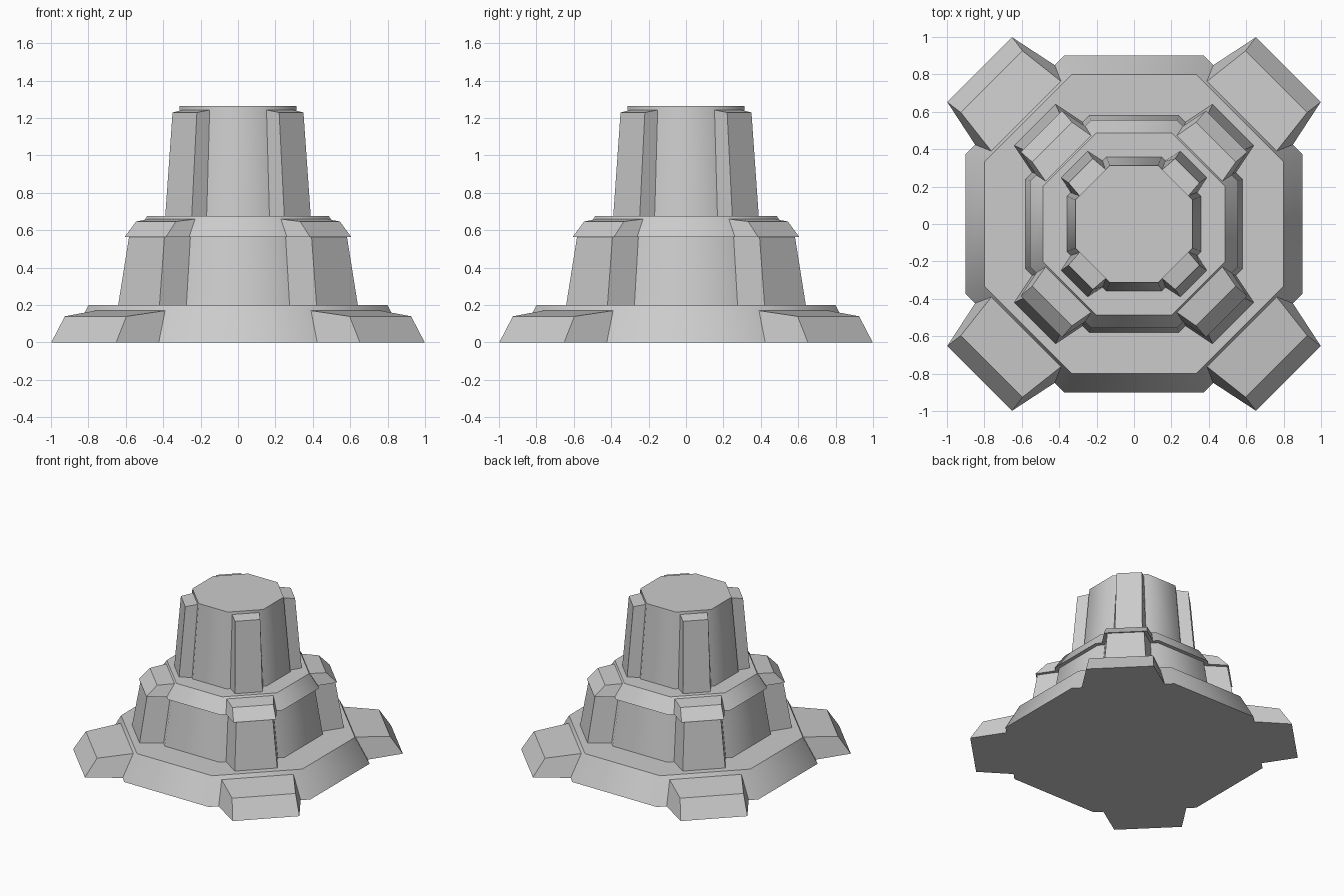
import bpy
import math
from math import cos, sin, pi, radians

old = bpy.data.objects.get("Cube")
if old:
    bpy.data.objects.remove(old, do_unlink=True)

GREY = (0.6, 0.6, 0.6, 1)
stone = bpy.data.materials.new("plain_grey")
stone.use_nodes = True
stone.diffuse_color = GREY
stone.node_tree.nodes["Principled BSDF"].inputs["Base Color"].default_value = GREY


def octagon_tier(name, z0, r0, z1, r1):
    """Tapered eight-sided drum; r0 and r1 are centre-to-flat distances."""
    k = cos(pi / 8)
    bpy.ops.mesh.primitive_cone_add(
        vertices=8, radius1=r0 / k, radius2=r1 / k, depth=z1 - z0,
        location=(0, 0, (z0 + z1) / 2), rotation=(0, 0, pi / 8))
    ob = bpy.context.object
    ob.name = name
    ob.data.materials.append(stone)
    bpy.ops.object.transform_apply(location=True, rotation=True, scale=True)
    bpy.ops.object.shade_smooth_by_angle(angle=radians(50))


def corner_blocks(name, section):
    """Four diagonal blocks; section lists (distance, half width, z):
    outer bottom, outer top, inner top, inner bottom."""
    for i, side in enumerate(("back_left", "back_right", "front_right", "front_left")):
        a = pi / 4 + i * pi / 2
        verts = [(d * cos(a) - s * h * sin(a), d * sin(a) + s * h * cos(a), z)
                 for s in (-1, 1) for d, h, z in section]
        faces = [(3, 2, 1, 0), (4, 5, 6, 7)]
        faces += [(j, (j + 1) % 4, (j + 1) % 4 + 4, j + 4) for j in range(4)]
        mesh = bpy.data.meshes.new(f"{name}_{side}")
        mesh.from_pydata(verts, [], [f[::-1] for f in faces])
        mesh.materials.append(stone)
        ob = bpy.data.objects.new(mesh.name, mesh)
        bpy.context.collection.objects.link(ob)
        # Consistent outward normals
        mesh.update()
        centre = sum((v.co for v in mesh.vertices), mesh.vertices[0].co * 0) / 8
        if (mesh.polygons[0].center - centre).dot(mesh.polygons[0].normal) < 0:
            mesh.flip_normals()


# Stacked drums
octagon_tier("base", 0, 0.9, 0.2, 0.8)
octagon_tier("middle_wall", 0.2, 0.58, 0.565, 0.525)
octagon_tier("middle_collar", 0.565, 0.555, 0.675, 0.487)
octagon_tier("upper_wall", 0.675, 0.358, 1.265, 0.312)

# Feet, buttresses with caps, and upper ribs on the diagonals
corner_blocks("foot", [(1.167, 0.245, 0), (1.076, 0.233, 0.14),
                       (0.81, 0.264, 0.171), (0.895, 0.302, 0)])
corner_blocks("buttress", [(0.75, 0.156, 0.2), (0.69, 0.134, 0.565),
                           (0.51, 0.168, 0.565), (0.57, 0.192, 0.2)])
corner_blocks("buttress_cap", [(0.70, 0.156, 0.565), (0.62, 0.15, 0.647),
                               (0.48, 0.175, 0.662), (0.53, 0.19, 0.565)])
corner_blocks("upper_rib", [(0.45, 0.1, 0.675), (0.403, 0.092, 1.23),
                            (0.305, 0.1, 1.245), (0.35, 0.122, 0.675)])
